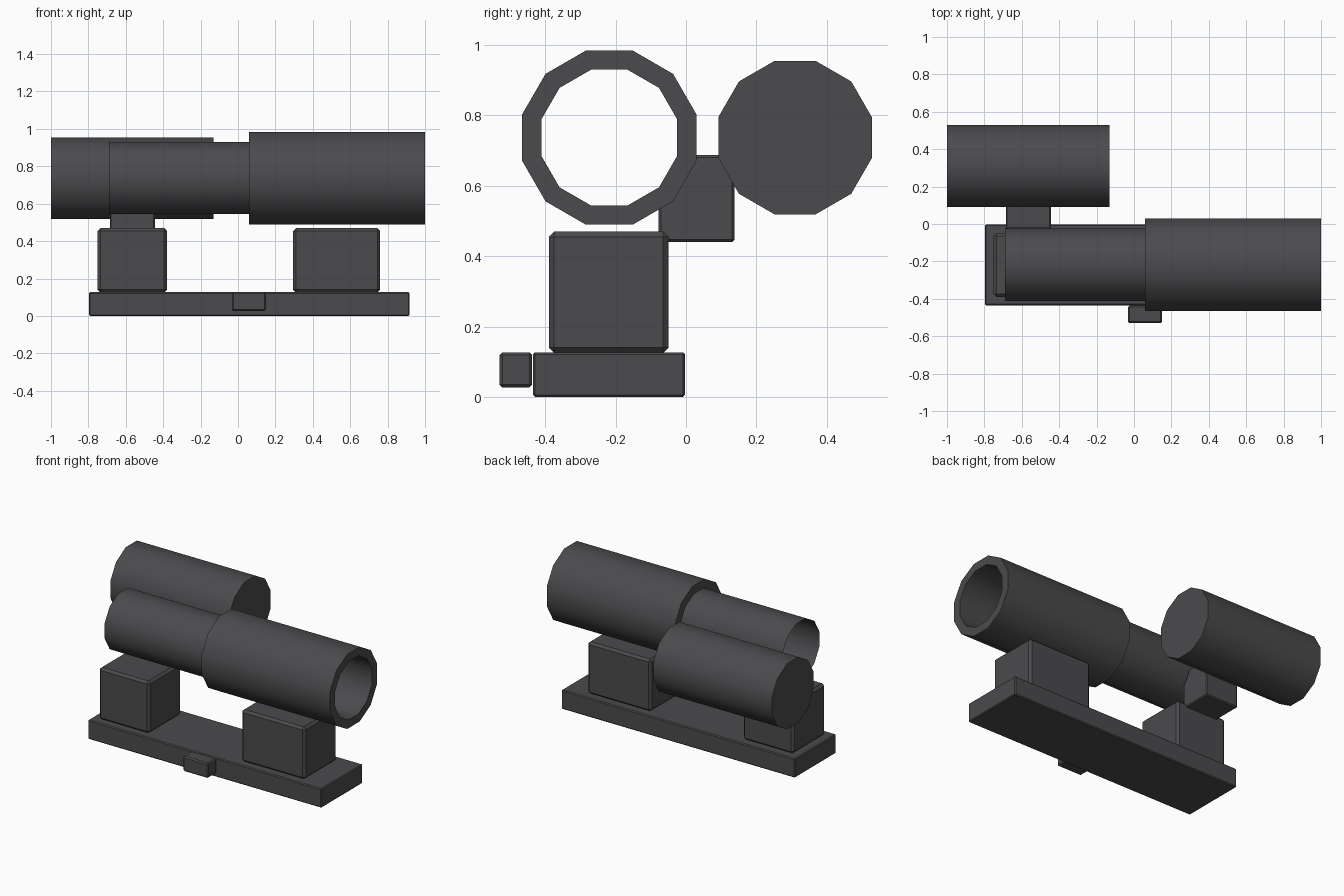
import bpy, bmesh, math
from mathutils import Vector

cube = bpy.data.objects.get("Cube")
if cube:
    bpy.data.objects.remove(cube, do_unlink=True)

# Single dark metal colour
metal = bpy.data.materials.new("dark_grey_metal")
metal.use_nodes = True
colour = (0.07, 0.07, 0.075, 1)
metal.diffuse_color = colour
metal.node_tree.nodes["Principled BSDF"].inputs["Base Color"].default_value = colour

SIDES = 12
AXIS_Z = 0.737


def finish(name, bm, bevel=0, smooth=False):
    mesh = bpy.data.meshes.new(name)
    bmesh.ops.recalc_face_normals(bm, faces=bm.faces)
    bm.to_mesh(mesh)
    bm.free()
    mesh.materials.append(metal)
    obj = bpy.data.objects.new(name, mesh)
    bpy.context.collection.objects.link(obj)
    if bevel:
        mod = obj.modifiers.new("edge_bevel", "BEVEL")
        mod.width = bevel
        mod.segments = 1
    if smooth:
        bpy.ops.object.select_all(action="DESELECT")
        obj.select_set(True)
        bpy.context.view_layer.objects.active = obj
        bpy.ops.object.shade_smooth_by_angle(angle=math.radians(35))
    return obj


def prism(name, profile, x0, x1, bevel):
    """Extrude a (y, z) outline along x."""
    bm = bmesh.new()
    face = bm.faces.new([bm.verts.new((x0, y, z)) for y, z in profile])
    ext = bmesh.ops.extrude_face_region(bm, geom=[face])
    moved = [v for v in ext["geom"] if isinstance(v, bmesh.types.BMVert)]
    bmesh.ops.translate(bm, verts=moved, vec=Vector((x1 - x0, 0, 0)))
    return finish(name, bm, bevel)


def box(name, x, y, z, bevel):
    outline = [(y[0], z[0]), (y[1], z[0]), (y[1], z[1]), (y[0], z[1])]
    return prism(name, outline, x[0], x[1], bevel)


def lathe(name, stations, y_axis, caps=False):
    """Join rings of (x, flat radius) into a twelve-sided tube."""
    bm = bmesh.new()
    rings = []
    for x, flat in stations:
        r = flat / math.cos(math.pi / SIDES)
        angles = [math.tau * (i + 0.5) / SIDES for i in range(SIDES)]
        rings.append([bm.verts.new((x, y_axis + r * math.cos(a), AXIS_Z + r * math.sin(a)))
                      for a in angles])
    for a, b in zip(rings, rings[1:]):
        for i in range(SIDES):
            j = (i + 1) % SIDES
            bm.faces.new((a[i], a[j], b[j], b[i]))
    if caps:
        bm.faces.new(rings[0])
        bm.faces.new(rings[-1])
    return finish(name, bm, smooth=True)


# Base rail, side button and the two mounts
box("base_rail", (-0.797, 0.917), (-0.435, -0.003), (0, 0.127), 0.006)
box("side_button", (-0.033, 0.15), (-0.53, -0.437), (0.027, 0.127), 0.008)
for name, span in (("rear_mount", (-0.75, -0.38)), ("front_mount", (0.295, 0.76))):
    box(name, span, (-0.39, -0.05), (0.125, 0.47), 0.015)

# Open sight tube: thin rear, stepped wide front, bore running back inside
lathe("sight_tube", [(-0.69, 0.193), (0.06, 0.193), (0.06, 0.2475),
                     (1, 0.2475), (1, 0.193), (0.06, 0.193)], -0.218)

# Closed side cylinder and the bracket that carries it
lathe("side_cylinder", [(-1, 0.218), (-0.13, 0.218)], 0.31, caps=True)
prism("side_bracket", [(-0.078, 0.44), (0.138, 0.44), (0.138, 0.687),
                       (-0.02, 0.687), (-0.078, 0.59)], -0.685, -0.445, 0.007)
